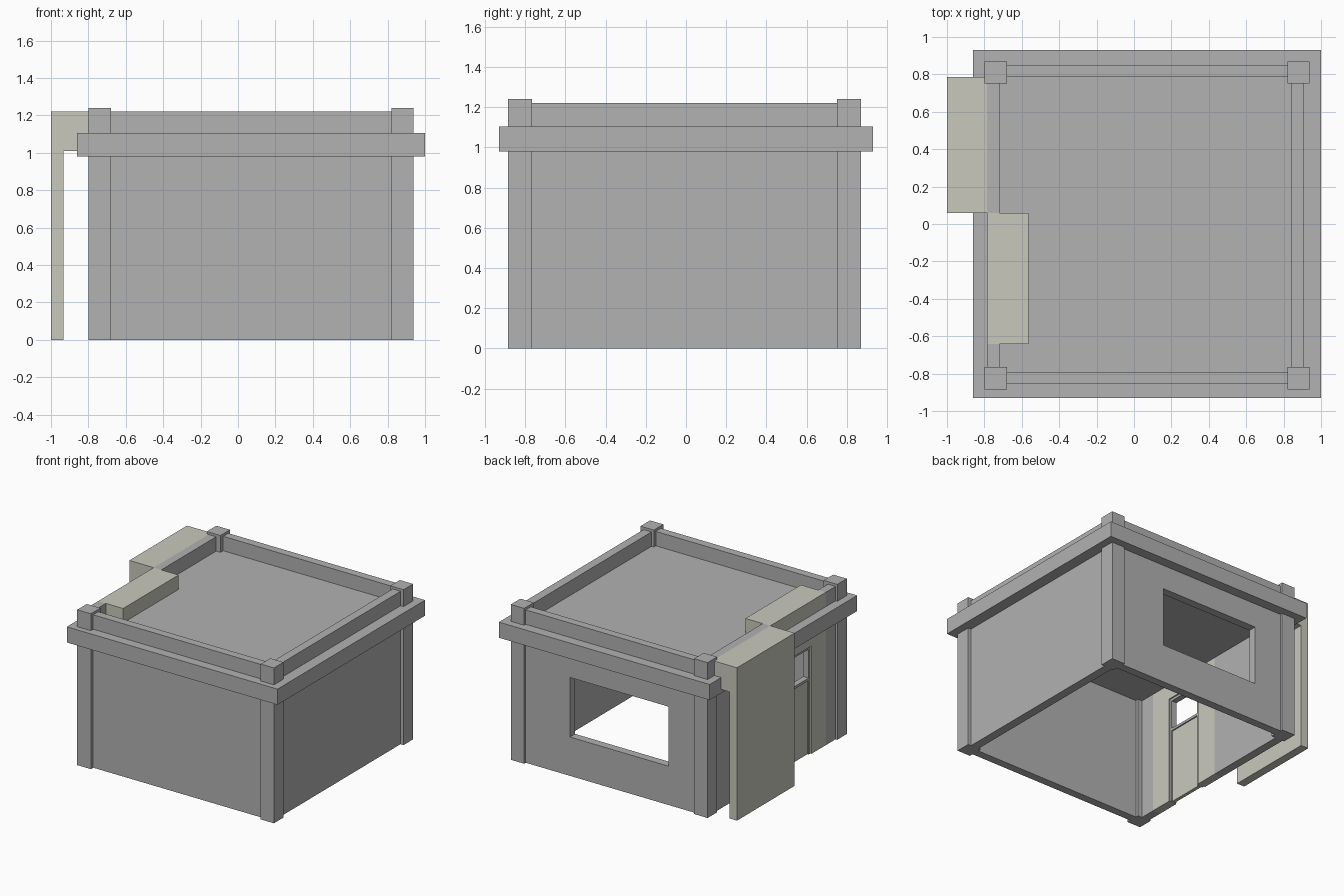
import bpy
import bmesh
from mathutils import Vector

cube = bpy.data.objects.get("Cube")
if cube:
    bpy.data.objects.remove(cube, do_unlink=True)


def make_material(name, color):
    mat = bpy.data.materials.new(name)
    mat.use_nodes = True
    mat.diffuse_color = color
    bsdf = next(n for n in mat.node_tree.nodes if n.type == 'BSDF_PRINCIPLED')
    bsdf.inputs["Base Color"].default_value = color
    bsdf.inputs["Roughness"].default_value = 0.9
    return mat


GREY = make_material("concrete_grey", (0.445, 0.445, 0.445, 1))
CREAM = make_material("cream_plaster", (0.584, 0.584, 0.508, 1))


def prism(name, profile, axis, start, end, mat):
    """Extrude a 2D profile along x (profile is y, z) or y (profile is x, z)."""
    bm = bmesh.new()
    place = (lambda a, b: (start, a, b)) if axis == 'x' else (lambda a, b: (a, start, b))
    face = bm.faces.new([bm.verts.new(place(a, b)) for a, b in profile])
    depth = end - start
    move = Vector((depth, 0, 0)) if axis == 'x' else Vector((0, depth, 0))
    ext = bmesh.ops.extrude_face_region(bm, geom=[face], use_keep_orig=True)
    verts = [g for g in ext["geom"] if isinstance(g, bmesh.types.BMVert)]
    bmesh.ops.translate(bm, vec=move, verts=verts)
    bmesh.ops.recalc_face_normals(bm, faces=bm.faces)
    mesh = bpy.data.meshes.new(name)
    bm.to_mesh(mesh)
    bm.free()
    mesh.materials.append(mat)
    obj = bpy.data.objects.new(name, mesh)
    bpy.context.scene.collection.objects.link(obj)
    return obj


def box(name, x, y, z, mat):
    profile = [(x[0], z[0]), (x[1], z[0]), (x[1], z[1]), (x[0], z[1])]
    return prism(name, profile, 'y', y[0], y[1], mat)


WALL_TOP = 1.22
FULL = (0, WALL_TOP)

# Roof slab
box("roof_slab", (-0.86, 1.0), (-0.93, 0.93), (0.98, 1.105), GREY)

# Corner pillars
for side, x in (("right", (-0.80, -0.68)), ("left", (0.82, 0.937))):
    for end, y in (("front", (-0.885, -0.765)), ("back", (0.75, 0.87))):
        box(f"{end}_{side}_pillar", x, y, (0, 1.24), GREY)

# Plain walls, each rising past the slab as a parapet
box("front_wall", (-0.70, 0.84), (-0.855, -0.79), FULL, GREY)
box("left_wall", (0.84, 0.91), (-0.79, 0.785), FULL, GREY)
box("right_wall_front", (-0.785, -0.718), (-0.79, -0.642), FULL, GREY)
box("right_wall_back", (-0.785, -0.718), (0.058, 0.785), FULL, GREY)

# Back wall: a C-shaped panel whose notch is the window, closed by a side panel
seam, jamb, sill, head = -0.44, 0.43, 0.31, 0.785
prism("back_window_wall",
      [(seam, 0), (0.84, 0), (0.84, WALL_TOP), (seam, WALL_TOP),
       (seam, head), (jamb, head), (jamb, sill), (seam, sill)],
      'y', 0.785, 0.85, GREY)
box("back_side_panel", (-0.70, seam), (0.785, 0.85), FULL, GREY)

# Entrance wall: an arch-shaped panel around the door opening
y0, y1, door_head = -0.46, -0.13, 0.86
prism("entrance_wall",
      [(-0.642, 0), (y0, 0), (y0, door_head), (y1, door_head),
       (y1, 0), (0.058, 0), (0.058, 1.05), (-0.642, 1.05)],
      'x', -0.785, -0.718, CREAM)

# Door frame with an open transom light above the door leaf
f, rail = 0.02, 0.59
frame_x = (-0.775, -0.728)
box("door_frame_front_jamb", frame_x, (y0, y0 + f), (0, door_head), GREY)
box("door_frame_back_jamb", frame_x, (y1 - f, y1), (0, door_head), GREY)
for name, z in (("door_frame_head", door_head - f), ("door_frame_transom", rail)):
    box(name, frame_x, (y0 + f, y1 - f), (z, z + f), GREY)
box("door_leaf", (-0.765, -0.738), (y0 + f, y1 - f), (0, rail), CREAM)

# Raised roof block above the entrance
box("entrance_roof_block", (-0.785, -0.565), (-0.642, 0.058), (1.01, WALL_TOP), CREAM)

# Side canopy bent down into a screen wall
prism("canopy_screen",
      [(-1.0, 0), (-0.933, 0), (-0.933, 1.01), (-0.785, 1.01),
       (-0.785, WALL_TOP), (-1.0, WALL_TOP)],
      'y', 0.058, 0.785, CREAM)
